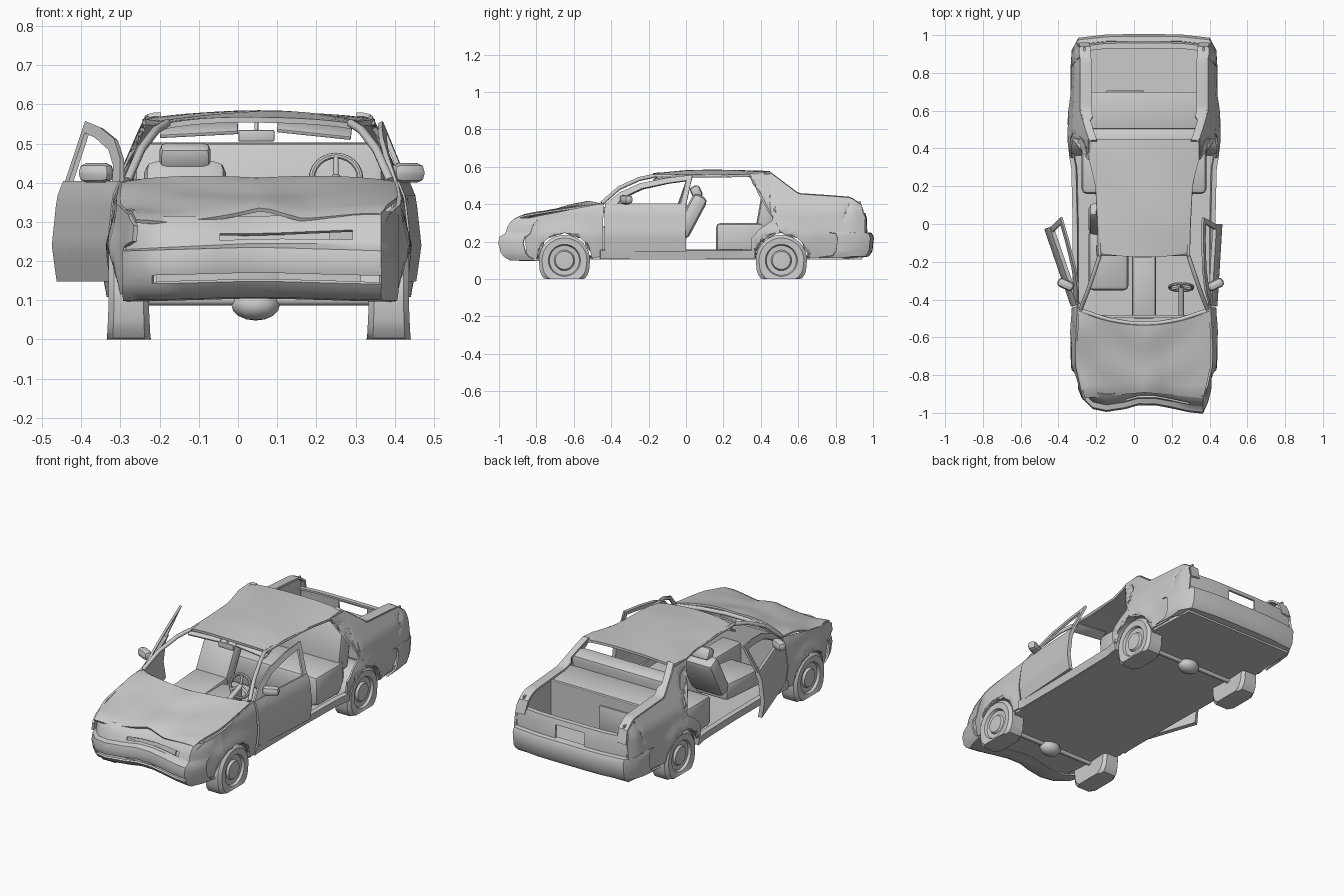
import bpy, bmesh, math
from mathutils import Matrix, Vector

if "Cube" in bpy.data.objects:
    bpy.data.objects.remove(bpy.data.objects["Cube"])

C = 0.053                                   # car centreline in x
WHEEL_Y = (-0.65, 0.51)


def lerp(table, t):
    for (a, p), (b, q) in zip(table, table[1:]):
        if t <= b:
            return p + (q - p) * max(0, (t - a) / (b - a))
    return table[-1][1]


PLAN = [(-1, .29), (-.9, .33), (-.75, .368), (-.5, .378), (0, .378), (.5, .39), (.9, .375), (1, .34)]
SECTION = [(.1, .94), (.16, .97), (.24, 1), (.36, .965), (.41, .91), (.58, .72)]


def width(y, z):
    """Half width of the body side, with flared wheel arches."""
    flare = 0
    for wy in WHEEL_Y:
        r = math.hypot(y - wy, z - .1)
        flare = max(flare, .010 * min(1, max(0, (.22 - r) / .06)))
    return lerp(PLAN, y) * lerp(SECTION, z) + flare


def finish(name, bm, thick=0, angle=35):
    bmesh.ops.remove_doubles(bm, verts=bm.verts, dist=1e-5)
    bmesh.ops.recalc_face_normals(bm, faces=bm.faces)
    me = bpy.data.meshes.new(name)
    bm.to_mesh(me)
    bm.free()
    ob = bpy.data.objects.new(name, me)
    bpy.context.collection.objects.link(ob)
    bpy.ops.object.select_all(action='DESELECT')
    ob.select_set(True)
    bpy.context.view_layer.objects.active = ob
    if thick:
        m = ob.modifiers.new("thickness", 'SOLIDIFY')
        m.thickness, m.offset = thick, 0
        bpy.ops.object.modifier_apply(modifier=m.name)
    bpy.ops.object.shade_smooth_by_angle(angle=math.radians(angle))
    return ob


def grid(name, fn, nu, nv, thick=0, skip=lambda i, j: False):
    bm = bmesh.new()
    v = [[bm.verts.new(fn(i, j)) for j in range(nv + 1)] for i in range(nu + 1)]
    for i in range(nu):
        for j in range(nv):
            if not skip(i, j):
                bm.faces.new((v[i][j], v[i + 1][j], v[i + 1][j + 1], v[i][j + 1]))
    return finish(name, bm, thick)


def panel(name, pts, side, thick=.012):
    """Side-view outline cut into strips and bent onto the body side."""
    bm = bmesh.new()
    f = bm.faces.new([bm.verts.new((0, y, z)) for y, z in pts])
    bmesh.ops.triangulate(bm, faces=[f])
    cuts = [((0, -1 + .025 * k, 0), (0, 1, 0)) for k in range(80)]
    cuts += [((0, 0, .09 + .025 * k), (0, 0, 1)) for k in range(20)]
    for co, no in cuts:
        bmesh.ops.bisect_plane(bm, geom=bm.verts[:] + bm.edges[:] + bm.faces[:], plane_co=co, plane_no=no)
    for v in bm.verts:
        v.co.x = C + side * width(v.co.y, v.co.z)
    return finish(name, bm, thick)


def box(name, loc, size, bevel=.01, rot=(0, 0, 0)):
    bm = bmesh.new()
    bmesh.ops.create_cube(bm, size=1, matrix=Matrix.Diagonal((*size, 1)))
    if bevel:
        bmesh.ops.bevel(bm, geom=bm.edges[:], offset=bevel, segments=2, profile=.5, affect='EDGES')
    ob = finish(name, bm)
    ob.location, ob.rotation_euler = loc, [math.radians(a) for a in rot]
    return ob


def tube(name, pts, r):
    cu = bpy.data.curves.new(name, 'CURVE')
    cu.dimensions, cu.bevel_depth, cu.bevel_resolution, cu.use_fill_caps = '3D', r, 2, True
    sp = cu.splines.new('POLY')
    sp.points.add(len(pts) - 1)
    for p, co in zip(sp.points, pts):
        p.co = (*co, 1)
    ob = bpy.data.objects.new(name, cu)
    bpy.context.collection.objects.link(ob)


def arch(yc, a0, a1, n=14):
    return [(yc + .148 * math.cos(a0 + (a1 - a0) * k / n), .1 + .148 * math.sin(a0 + (a1 - a0) * k / n))
            for k in range(n + 1)]


FENDER_TOP = [(-.93, .29), (-.88, .318), (-.75, .345), (-.54, .385), (-.44, .402)]
REAR_TOP = [(.44, .57), (.6, .45), (.75, .44), (.88, .43), (.935, .39), (.955, .32)]
fender = ([(-.45, .12)] + FENDER_TOP[::-1] + [(-.93, .25), (-.86, .235), (-.85, .12)]
          + arch(-.65, math.pi - .1, .1))
quarter = ([(.35, .12), (.35, .22), (.40, .27), (.46, .31), (.48, .38), (.465, .45), (.42, .515), (.34, .548),
            (.34, .562)] + REAR_TOP + [(.955, .24), (.80, .24), (.79, .12)] + arch(.51, .1, math.pi - .1))
door = [(-.435, .15), (0, .15), (0, .4), (-.435, .4)]
frame = [(-.43, .40), (-.36, .46), (-.25, .51), (-.1, .54), (.03, .555), (0, .40),
         (-.03, .40), (-.002, .525), (-.1, .512), (-.24, .482), (-.33, .44), (-.37, .40)]
TYRE = [(0, -.045), (.12, -.052), (.137, -.038), (.137, .038), (.12, .052), (.086, .05), (.08, .036),
        (.055, .034), (.048, .046), (0, .048)]

for s, tag in ((-1, "left"), (1, "right")):
    # body sides
    panel(tag + "_front_fender", fender, s)
    panel(tag + "_rear_quarter", quarter, s)
    panel(tag + "_sill", [(-.46, .11), (.37, .11), (.37, .155), (-.46, .155)], s, .025)

    # swung doors with window frame and mirror
    hinge = Vector((C + s * .378, -.43, 0))
    swing = (Matrix.Translation(hinge) @ Matrix.Rotation(math.radians(19 if s < 0 else -3.5), 4, 'Z')
             @ Matrix.Translation(-hinge))
    for ob in (panel(tag + "_door", door, s, .022), panel(tag + "_window_frame", frame, s, .012)):
        ob.matrix_world = swing
    box(tag + "_side_mirror", (-.362 if s < 0 else .432, -.32, .425), (.09, .05, .05), .02, (0, 0, s * 25))

    # pillars and roof rails
    tube(tag + "_roof_pillar", [(C + s * x, y, z) for x, y, z in
         ((.335, -.45, .405), (.30, -.36, .485), (.262, -.25, .535), (.235, -.17, .552))], .011)
    tube(tag + "_roof_rail", [(C + s * x, y, z) for x, y, z in
         ((.235, -.17, .552), (.24, 0, .55), (.25, .2, .552), (.285, .37, .555))], .008)

    # rims of rear window and boot opening
    def rail(i, j):
        y = .44 + .515 * i / 24
        z = lerp(REAR_TOP, y)
        return (C + s * (width(y, z) - (.055 if y > .55 else .035) * j / 2), y, z + .004 * (j > 0))
    grid(tag + "_boot_rail", rail, 24, 2, .012)

    # flat tyres and wheel housings
    for wy in WHEEL_Y:
        end = "front" if wy < 0 else "rear"

        def wheel(i, j):
            a = 2 * math.pi * i / 32
            r, x = TYRE[j]
            y, z = r * math.cos(a), .1 + r * math.sin(a)
            sag = max(0, (.07 - z) / .1) * (r > .1)
            return (C + s * .332 + s * x * (1 + .1 * sag), wy + y * (1 + .2 * sag), max(z, 0))
        grid(f"{end}_{tag}_wheel", wheel, 32, len(TYRE) - 1)

        def liner(i, j):
            y, z = arch(wy, .08, math.pi - .08)[i]
            return (C + s * (.26 + (width(y, z) - .26) * j), y, z)
        grid(f"{end}_{tag}_wheel_housing", liner, 14, 1, .004)


# crumpled bonnet
EDGE = [(-1, -.004), (-.75, -.012), (-.2, .002), (.05, .012), (.35, -.006), (.95, .02)]


def bonnet(i, j):
    u, t = i / 12 - 1, 1 - j / 14
    y = -.92 + (.92 - .535 + .075 * u * u) * j / 14 + .03 * (1 - abs(u)) * t
    z = lerp(FENDER_TOP, y) + .022 * (1 - u ** 4) * (1 - .7 * t) + lerp(EDGE, u) * t
    z += .004 * math.sin(9 * t + 4 * abs(u)) * (1 - u * u)
    x = C + u * width(y, lerp(FENDER_TOP, y)) * .99
    if u < -.6:
        z += .010 * math.sin(8 * t) * (-u - .6) / .4
    return (x, y, z)


grid("crumpled_bonnet", bonnet, 24, 14, .01)
tube("windscreen_base", [(C + u * .33, -.53 + .07 * u * u, .395) for u in (-1, -.6, -.2, .2, .6, 1)], .012)

# dented nose and bumper
NOSE_PLAN = [(-.345, .13), (-.325, .08), (-.27, .025), (-.2, .01), (-.1, .025), (-.03, .045), (.06, .045),
             (.14, .03), (.24, .008), (.31, 0), (.335, .06), (.352, .13)]
NOSE = [(-.91, .318), (-.935, .298), (-.95, .275), (-.958, .245), (-.965, .232), (-.993, .222), (-1.0, .19),
        (-.992, .162), (-.988, .142), (-.97, .12), (-.94, .103), (-.85, .1)]


def nose(i, j):
    (x, dy), (y, z) = NOSE_PLAN[i], NOSE[j]
    k = 1 - abs(x) / .36
    return (C + x, y + dy, z + .018 * k * (j > 2) - .008 * k + .02 * x * (j < 5))


grid("front_bumper", nose, 11, 11, .01,
     lambda i, j: (j == 7 and 2 <= i <= 8) or (j == 2 and 4 <= i <= 7))
box("broken_grille", (C, -.885, .26), (.36, .01, .05), 0, (-12, 3, 0))

# rear bumper and tail panel
REAR_PLAN = [(-.385, -.19), (-.378, -.08), (-.345, -.018), (-.2, -.002), (-.09, 0), (.09, 0), (.2, -.002),
             (.345, -.018), (.378, -.08), (.385, -.19)]
REAR = [(.955, .248), (.99, .243), (1.0, .22), (.992, .15), (.975, .125), (.9, .115)]
TAIL = [(.93, .35), (.955, .35), (.962, .325), (.965, .24)]
grid("rear_bumper", lambda i, j: (C + REAR_PLAN[i][0], REAR[j][0] + REAR_PLAN[i][1], REAR[j][1]), 9, 5, .01)
grid("tail_panel", lambda i, j: (C + REAR_PLAN[i + 2][0], TAIL[j][0] + REAR_PLAN[i + 2][1], TAIL[j][1]), 5, 3, .01,
     lambda i, j: i == 2 and j == 2)

# boot interior and parcel shelf
box("boot_floor", (C, .82, .17), (.64, .28, .015), 0)
box("boot_front_wall", (C, .69, .29), (.64, .012, .26), 0)
box("parcel_shelf", (C, .60, .42), (.66, .2, .015), .004)
box("boot_panel", (C - .1, .70, .29), (.2, .012, .14), .004)
for s in (-1, 1):
    box("boot_side_wall", (C + s * .315, .81, .29), (.01, .25, .25), 0)


# battered roof
def roof(i, j):
    u, y = i / 8 - 1, -.175 + .625 * j / 14
    hw = lerp([(-.18, .24), (0, .243), (.2, .255), (.36, .295), (.46, .296)], y)
    z = .553 + .022 * (1 - u * u) + .003 * math.sin(11 * y + 3 * u) - .012 * max(0, -y) / .175
    return (C + u * hw, y + .02 * u * u * (j == 0), z)


grid("roof", roof, 16, 14, .014)

# floor pan with wheel notches
bm = bmesh.new()
half = [(.33, -.87), (.345, -.80), (.27, -.80), (.27, -.5), (.36, -.5), (.365, .36), (.27, .36), (.27, .66),
        (.365, .66), (.35, .94)]
bm.faces.new([bm.verts.new((C + x, y, .115)) for x, y in half]
             + [bm.verts.new((C - x, y, .115)) for x, y in half[::-1]])
bmesh.ops.triangulate(bm, faces=bm.faces[:])
finish("floor_pan", bm, .02)
box("firewall", (C, -.49, .25), (.68, .015, .27), 0)

# axles
for wy in WHEEL_Y:
    tube("axle", [(C - .3, wy, .1), (C + .3, wy, .1)], .013)
    bm = bmesh.new()
    bmesh.ops.create_uvsphere(bm, u_segments=12, v_segments=8, radius=1,
                              matrix=Matrix.Translation((C - .008, wy, .088)) @ Matrix.Diagonal((.062, .05, .04, 1)))
    finish("axle_housing", bm)

# seats and console
box("rear_seat_cushion", (C, .29, .215), (.66, .26, .17), .025)
box("rear_seat_back", (C, .44, .37), (.64, .10, .26), .025, (-10, 0, 0))
box("front_seat_cushion", (-.135, -.19, .215), (.21, .32, .10), .025, (4, 0, 0))
box("front_seat_back", (-.135, .025, .335), (.21, .085, .25), .03, (-28, 0, 0))
box("headrest", (-.135, .055, .465), (.13, .055, .07), .018, (25, 0, 0))
box("centre_console", (C, -.31, .20), (.125, .38, .16), .015)

# steering wheel
hub, tilt = Vector((.25, -.335, .41)), Matrix.Rotation(math.radians(72), 4, 'X')


def ring(i, j):
    r, a = .062 + .008 * math.cos(j * math.pi / 4), i * math.pi / 12
    return hub + tilt @ Vector((r * math.cos(a), r * math.sin(a), .008 * math.sin(j * math.pi / 4)))


grid("steering_wheel", ring, 24, 8)
for a in (90, 210, 330):
    a = math.radians(a)
    tube("steering_spoke", [hub, hub + tilt @ Vector((.06 * math.cos(a), .06 * math.sin(a), 0))], .007)
tube("steering_column", [hub + Vector((0, .005, 0)), (.25, -.49, .35)], .014)

# sun visors and rear-view mirror
box("left_visor", (-.10, -.14, .535), (.2, .06, .01), .003, (25, -3, 0))
box("right_visor", (.195, -.14, .535), (.19, .06, .01), .003, (25, 6, 0))
box("rear_view_mirror", (.047, -.17, .52), (.092, .015, .03), .004)
tube("mirror_stem", [(.047, -.165, .53), (.047, -.155, .56)], .005)
